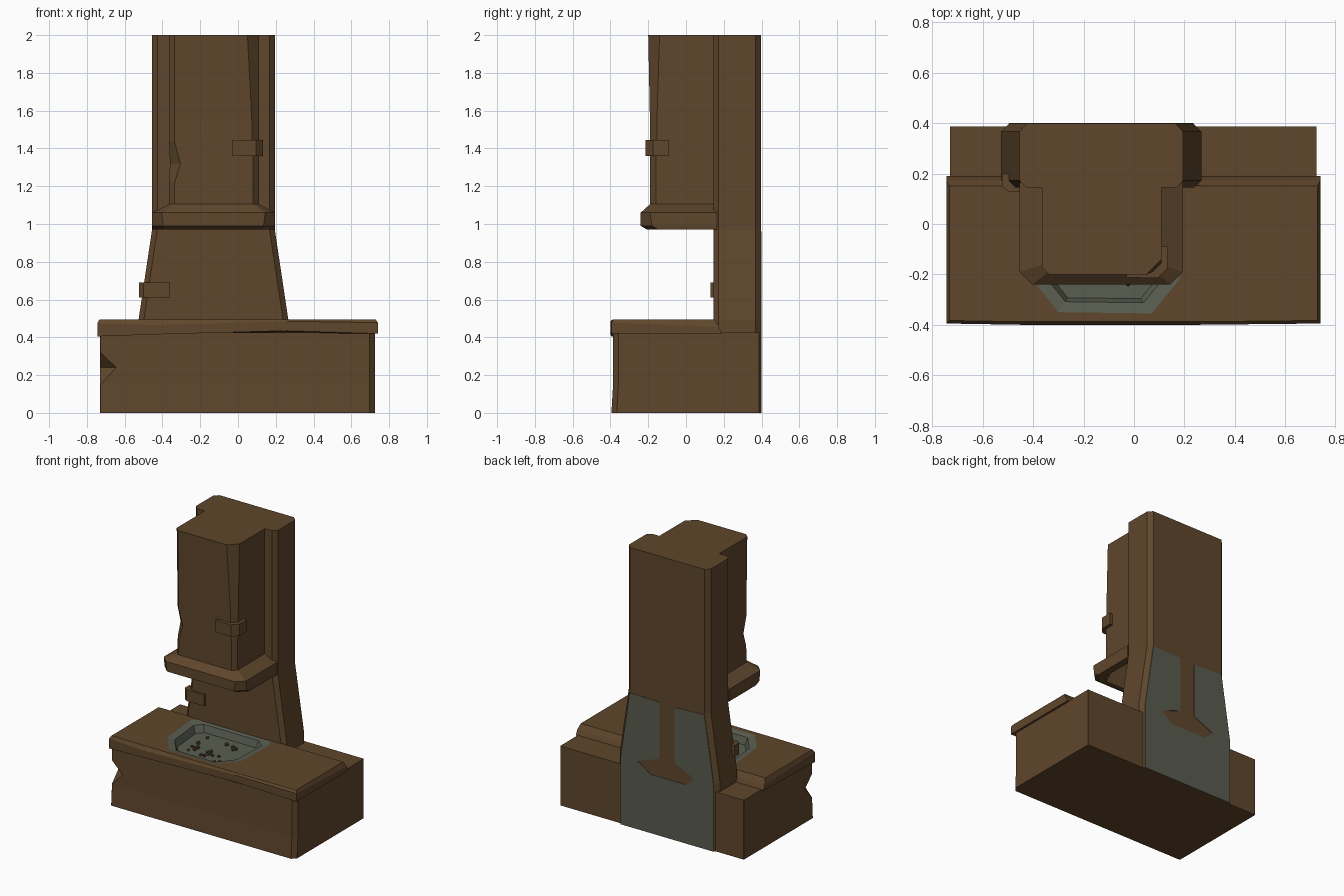
import bpy, bmesh, math, random
from mathutils import Vector

if "Cube" in bpy.data.objects:
    bpy.data.objects.remove(bpy.data.objects["Cube"])

random.seed(4)


def material(name, rgb):
    m = bpy.data.materials.new(name)
    m.diffuse_color = (*rgb, 1)
    m.use_nodes = True
    m.node_tree.nodes["Principled BSDF"].inputs["Base Color"].default_value = m.diffuse_color
    return m


BROWN = material("brown_stone", (0.115, 0.062, 0.025))
GREY = material("grey_stone", (0.10, 0.11, 0.08))


def finish(name, bm, mat):
    bmesh.ops.recalc_face_normals(bm, faces=bm.faces)
    me = bpy.data.meshes.new(name)
    bm.to_mesh(me)
    bm.free()
    me.materials.append(mat)
    ob = bpy.data.objects.new(name, me)
    bpy.context.collection.objects.link(ob)
    return ob


def loft(name, rings, mat, cap_start=True, cap_end=True):
    """Skin a stack of equal-sized point rings."""
    bm = bmesh.new()
    vs = [[bm.verts.new(p) for p in r] for r in rings]
    n = len(rings[0])
    for a, b in zip(vs, vs[1:]):
        for i in range(n):
            j = (i + 1) % n
            bm.faces.new((a[i], a[j], b[j], b[i]))
    if cap_start:
        bm.faces.new(vs[0])
    if cap_end:
        bm.faces.new(vs[-1])
    return finish(name, bm, mat)


def rect(x0, x1, y0, y1, z, fl, fr=None, br=0.002, bl=None):
    """Rectangle with cut corners: front-left, front-right, back-right, back-left."""
    fr = fl if fr is None else fr
    bl = br if bl is None else bl
    return [(x0, y0 + fl, z), (x0 + fl, y0, z), (x1 - fr, y0, z), (x1, y0 + fr, z),
            (x1, y1 - br, z), (x1 - br, y1, z), (x0 + bl, y1, z), (x0, y1 - bl, z)]


def flat(points, z):
    return [(x, y, z) for x, y in points]


# base block with a chip in the front left corner
loft("base_block", [rect(-0.73, 0.725, y, 0.388, z, c, 0.028)
                    for z, c, y in ((0, 0.003, -0.395), (0.15, 0.003, -0.386), (0.24, 0.085, -0.386),
                                    (0.32, 0.003, -0.386), (0.425, 0.003, -0.386))], BROWN)

# worktop slab, open over the fire pit
pit = [(-0.42, -0.2), (-0.30, -0.35), (0.07, -0.355), (0.18, -0.22),
       (0.19, 0.1), (0.12, 0.16), (-0.4, 0.16), (-0.45, 0.1)]


def slab(e, yb):
    return [(-0.745 + e, -0.395 + e), (-0.45, -0.4 + e), (0.26, -0.4 + e), (0.74 - e, -0.395 + e),
            (0.74 - e, yb), (0.3, yb), (-0.55, yb), (-0.745 + e, yb)]


under = [(x, y, z) for (x, y), z in zip(slab(0, 0.19), (0.405, 0.415, 0.435, 0.42, 0.42, 0.42, 0.42, 0.42))]
mid = [(x, y, z) for (x, y), z in zip(slab(0, 0.175), (0.475, 0.465, 0.485, 0.478, 0.455, 0.455, 0.455, 0.455))]
loft("worktop_slab", [flat(pit, 0.42), under, mid, flat(slab(0.012, 0.15), 0.495), flat(pit, 0.495)],
     BROWN, False, False)


# grey fire pit: flat rim, steep walls and floor
def shrink(s):
    return [(-0.13 + (x + 0.13) * s, -0.09 + (y + 0.09) * s) for x, y in pit]


loft("fire_pit", [flat(pit, 0.495), flat(shrink(0.84), 0.485), flat(shrink(0.78), 0.435)], GREY, False, True)

# loose coals
bm = bmesh.new()
for i in range(22):
    r = random.uniform(0.008, 0.016)
    geo = bmesh.ops.create_icosphere(bm, subdivisions=1, radius=r)
    at = Vector((random.uniform(-0.30, 0.04), random.uniform(-0.25, 0.06), 0.435 + r * 0.7))
    bmesh.ops.translate(bm, verts=geo["verts"], vec=at)
finish("coals", bm, BROWN)

# chimney column: straight foot, taper, straight stack
CX = -0.13
loft("chimney_column", [rect(CX - w, CX + w, 0.145, 0.398, z, 0.028, br=0.03)
                        for z, w in ((0, 0.397), (0.49, 0.397), (0.97, 0.325), (2.0, 0.325))], BROWN)

# grey panel on the back with a T-shaped gap
outline = [(0.367, 0), (0.367, 0.49), (0.295, 0.96), (0.06, 0.955), (0.06, 0.55), (0.23, 0.49), (0.13, 0.42),
           (-0.15, 0.42), (-0.22, 0.48), (-0.06, 0.55), (-0.06, 0.95), (-0.295, 0.96), (-0.367, 0.49), (-0.367, 0)]
outline = [(CX + x, z) for x, z in outline]
loft("back_panel", [[(x, y, z) for x, z in outline] for y in (0.396, 0.401)], GREY)

# upper flue with worn front left edge
flue = [rect(x0, 0.11, y, 0.16, z, fl, fr)
        for z, x0, y, fl, fr in ((1.09, -0.365, -0.19, 0.028, 0.03), (1.22, -0.365, -0.19, 0.03, 0.03),
                                 (1.32, -0.36, -0.19, 0.055, 0.03), (1.44, -0.365, -0.19, 0.028, 0.035),
                                 (1.55, -0.365, -0.191, 0.028, 0.037), (2.0, -0.365, -0.20, 0.028, 0.06))]
loft("flue", flue, BROWN, False)

# hood: moulded rim outside, hollow inside
loft("hood", [rect(-0.365, 0.11, -0.19, 0.165, 1.105, 0.028),
              rect(-0.455, 0.195, -0.24, 0.165, 1.06, 0.05),
              rect(-0.455, 0.195, -0.24, 0.165, 0.99, 0.06),
              rect(-0.452, 0.192, -0.205, 0.165, 0.97, 0.06),
              rect(-0.40, 0.14, -0.175, 0.15, 0.97, 0.045),
              rect(-0.34, 0.08, -0.16, 0.15, 1.08, 0.03),
              rect(-0.33, 0.07, -0.15, 0.15, 1.3, 0.03)], BROWN, False)


# corner clamps: L-shaped straps
def clamp(name, path, z0, z1):
    loft(name, [[(x, y, z) for x, y in path] for z in (z0, z1)], BROWN)


clamp("flue_clamp", [(-0.03, -0.18), (-0.03, -0.212), (0.095, -0.215), (0.133, -0.175), (0.133, -0.09),
                     (0.10, -0.09), (0.10, -0.15), (0.07, -0.18)], 1.36, 1.445)
clamp("column_clamp", [(-0.36, 0.16), (-0.36, 0.13), (-0.50, 0.13), (-0.525, 0.15), (-0.525, 0.2),
                       (-0.48, 0.2), (-0.48, 0.17), (-0.46, 0.16)], 0.61, 0.69)
